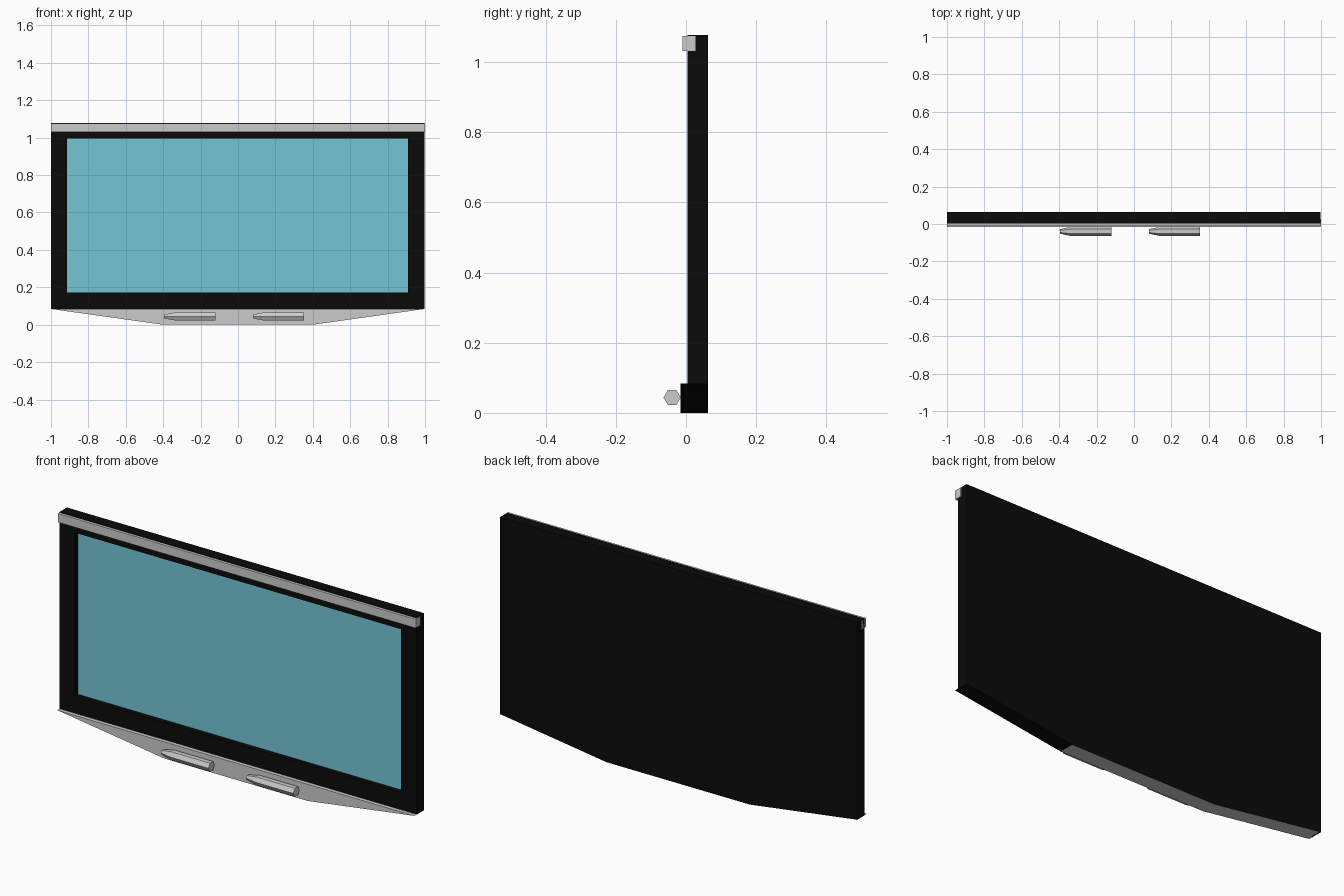
import bpy, bmesh, math
from mathutils import Matrix

if "Cube" in bpy.data.objects:
    bpy.data.objects.remove(bpy.data.objects["Cube"])


def material(name, rgb):
    m = bpy.data.materials.new(name)
    m.diffuse_color = (*rgb, 1)
    m.use_nodes = True
    m.node_tree.nodes["Principled BSDF"].inputs["Base Color"].default_value = m.diffuse_color
    return m


BLACK = material("black_plastic", (0.003, 0.003, 0.003))
BLUE = material("screen_blue", (0.175, 0.565, 0.67))
GREY = material("light_grey", (0.8, 0.8, 0.8))


def finish(name, bm, *mats):
    bmesh.ops.recalc_face_normals(bm, faces=bm.faces)
    me = bpy.data.meshes.new(name)
    bm.to_mesh(me)
    bm.free()
    for m in mats:
        me.materials.append(m)
    ob = bpy.data.objects.new(name, me)
    bpy.context.collection.objects.link(ob)
    return ob


def bridge(bm, rings):
    """Join consecutive vertex rings with quads."""
    for a, b in zip(rings, rings[1:]):
        for i in range(len(a)):
            j = (i + 1) % len(a)
            bm.faces.new((a[i], a[j], b[j], b[i]))


# Main panel: rectangular rings from the back, over the rim, into the recessed screen
bm = bmesh.new()
outer = (-1, 0.996, 0.083, 1.078)
inner = (-0.913, 0.909, 0.171, 0.996)
rings = []
for (x0, x1, z0, z1), y in ((outer, 0.063), (outer, 0.004), (inner, 0.004), (inner, 0.028)):
    rings.append([bm.verts.new((x, y, z)) for x, z in ((x0, z0), (x1, z0), (x1, z1), (x0, z1))])
bridge(bm, rings)
bm.faces.new(rings[0])
bm.faces.new(rings[-1]).material_index = 1
finish("panel_and_screen", bm, BLACK, BLUE)

# Top rail
bm = bmesh.new()
bmesh.ops.create_cube(bm, size=1, matrix=Matrix.Translation((0, 0.009, 1.053))
                      @ Matrix.Diagonal((2, 0.037, 0.044, 1)))
finish("top_rail", bm, GREY)

# Tapered tray: trapezoid extruded in depth, black back and right-hand slope
bm = bmesh.new()
profile = [(-1, 0.084), (-0.4, 0), (0.4, 0), (0.996, 0.084)]
rings = [[bm.verts.new((x, y, z)) for x, z in profile] for y in (-0.015, 0.063)]
bridge(bm, rings)
for ring in rings:
    bm.faces.new(ring)
for f in bm.faces:
    c = f.calc_center_median()
    right_slope = 0.5 < c.x < 0.9
    f.material_index = 1 if right_slope or c.y > 0.06 else 0
finish("pen_tray", bm, GREY, BLACK)


# Six-sided pens with tapered tips pointing left
def pen(name, x0, x1, r=0.0245, tip=0.058):
    bm = bmesh.new()
    rings = []
    for x, rad in ((x0, r * 0.5), (x0 + tip, r), (x1, r)):
        rings.append([bm.verts.new((x, -0.0395 + rad * math.cos(i * math.pi / 3),
                                    0.044 + rad * math.sin(i * math.pi / 3))) for i in range(6)])
    bridge(bm, rings)
    bm.faces.new(rings[0])
    bm.faces.new(rings[-1])
    finish(name, bm, GREY)


pen("pen_left", -0.395, -0.12)
pen("pen_right", 0.08, 0.354)
